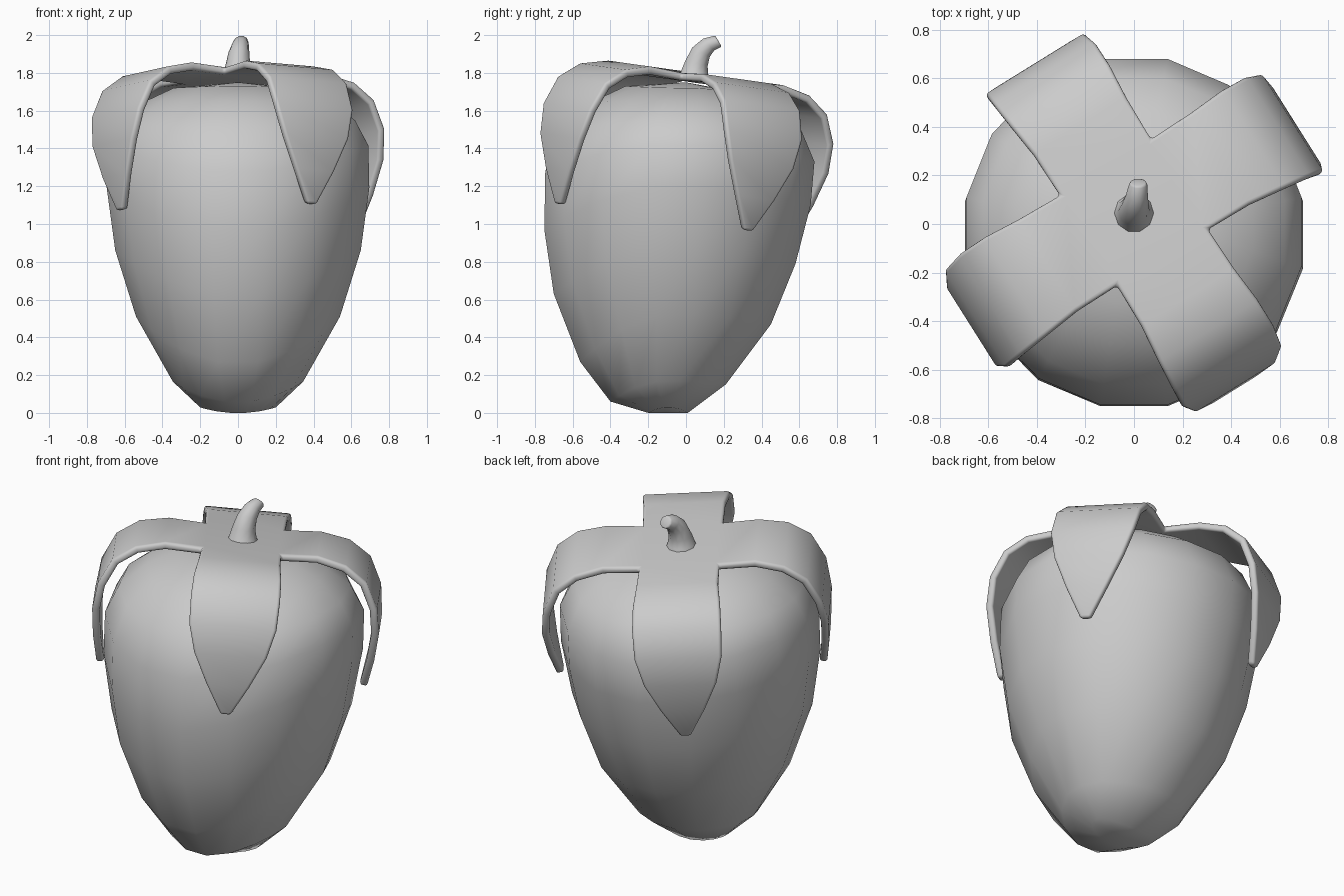
import bpy, bmesh, math
from mathutils import Vector, Matrix

if "Cube" in bpy.data.objects:
    bpy.data.objects.remove(bpy.data.objects["Cube"])


def finish(name, bm, angle=60, mods=()):
    bmesh.ops.recalc_face_normals(bm, faces=bm.faces)
    me = bpy.data.meshes.new(name)
    bm.to_mesh(me)
    bm.free()
    ob = bpy.data.objects.new(name, me)
    bpy.context.collection.objects.link(ob)
    bpy.context.view_layer.objects.active = ob
    ob.select_set(True)
    for kind, props in mods:
        m = ob.modifiers.new(kind.title(), kind)
        for k, v in props.items():
            setattr(m, k, v)
        bpy.ops.object.modifier_apply(modifier=m.name)
    bpy.ops.object.shade_smooth_by_angle(angle=math.radians(angle))
    ob.select_set(False)
    return ob


def skin(bm, rings):
    n = len(rings[0])
    for a, b in zip(rings, rings[1:]):
        for i in range(n):
            j = (i + 1) % n
            bm.faces.new((a[i], a[j], b[j], b[i]))


# Fruit body: levels of side (x, z), front (y, z) and back (y, z)
levels = [
    (.20, .03, -.20, .00, .01, .00),
    (.345, .17, -.40, .06, .21, .15),
    (.54, .52, -.56, .27, .45, .47),
    (.65, .87, -.70, .63, .58, .79),
    (.695, 1.20, -.75, .97, .66, 1.10),
    (.69, 1.42, -.745, 1.28, .68, 1.33),
    (.62, 1.55, -.66, 1.50, .60, 1.52),
    (.49, 1.65, -.49, 1.65, .46, 1.62),
    (.34, 1.72, -.32, 1.73, .32, 1.69),
]
SEG = 16
bm = bmesh.new()
rings = []
for xs, zs, yf, zf, yb, zb in levels:
    ring = []
    for i in range(SEG):
        a = (i + .5) * math.tau / SEG
        k = 1 / math.cos(math.pi / SEG)
        u, v = math.cos(a) * k, math.sin(a) * k
        ze = zb if v > 0 else zf
        z = zs + (ze - zs) * min(v * v, 1)
        ring.append(bm.verts.new((xs * u, (yf + yb) / 2 + (yb - yf) / 2 * v, z)))
    rings.append(ring)
skin(bm, rings)
for ring, tip in ((rings[0], (0, -.1, 0)), (rings[-1], (0, 0, 1.75))):
    c = bm.verts.new(tip)
    for i in range(SEG):
        bm.faces.new((ring[i], ring[(i + 1) % SEG], c))
finish("fruit_body", bm, 80)

# Leafy cap: four drooping leaves as (reach, height, half width)
leaf = [(.42, .01, .225), (.58, -.025, .24), (.70, -.11, .245), (.77, -.26, .24),
        (.79, -.42, .20), (.775, -.60, .12), (.745, -.78, .028)]
place = Matrix.Translation((0, .05, 1.79)) @ Matrix.Rotation(math.radians(-8), 4, 'X')
bm = bmesh.new()
turns = [Matrix.Rotation(math.radians(32 + 90 * k), 4, 'Z') for k in range(4)]
notch = [bm.verts.new(place @ t @ Vector((.22, -.22, 0))) for t in turns]
bm.faces.new(notch)
for k, t in enumerate(turns):
    lo, hi = notch[k], notch[(k + 1) % 4]
    for r, h, w in leaf:
        a = bm.verts.new(place @ t @ Vector((r, -w, h)))
        b = bm.verts.new(place @ t @ Vector((r, w, h)))
        bm.faces.new((lo, a, b, hi))
        lo, hi = a, b
finish("leaf_cap", bm, 60, [
    ('SOLIDIFY', dict(thickness=.042, offset=-1)),
    ('BEVEL', dict(width=.016, segments=3, limit_method='ANGLE', angle_limit=math.radians(55))),
])

# Stem: rings along a bent path as (x, y, z, radius, lean in degrees)
path = [(0, .045, 1.765, .095, -8), (0, .045, 1.80, .076, -6), (0, .055, 1.85, .064, -12),
        (.005, .08, 1.91, .055, -28), (.012, .12, 1.95, .045, -48), (.018, .172, 1.968, .036, -60)]
bm = bmesh.new()
rings = []
for x, y, z, r, lean in path:
    m = Matrix.Translation((x, y, z)) @ Matrix.Rotation(math.radians(lean), 4, 'X')
    rings.append([bm.verts.new(m @ Vector((r * math.cos(i * math.tau / 10),
                                           r * math.sin(i * math.tau / 10), 0)))
                  for i in range(10)])
skin(bm, rings)
bm.faces.new(rings[0])
bm.faces.new(rings[-1])
finish("stem", bm, 50, [
    ('BEVEL', dict(width=.008, segments=2, limit_method='ANGLE', angle_limit=math.radians(60)))])
